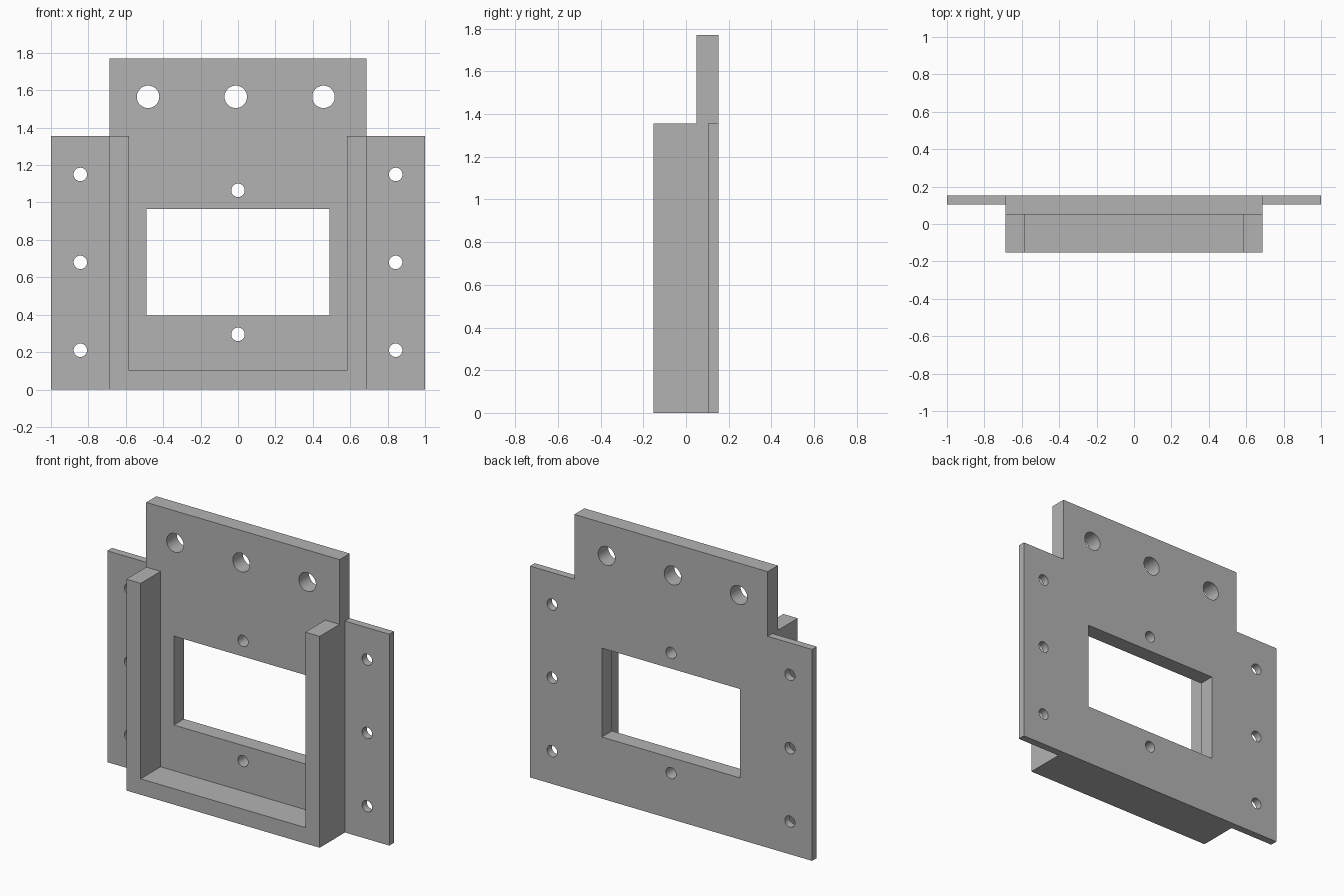
import bpy
import bmesh
import math
from mathutils import Matrix

cube = bpy.data.objects.get("Cube")
if cube:
    bpy.data.objects.remove(cube, do_unlink=True)

grey = bpy.data.materials.new("plain grey")
grey.use_nodes = True
colour = (0.45, 0.45, 0.45, 1)
grey.diffuse_color = colour
for node in grey.node_tree.nodes:
    if node.type == 'BSDF_PRINCIPLED':
        node.inputs["Base Color"].default_value = colour

FRONT, PLATE_FRONT, FLANGE_FRONT, BACK = -0.152, 0.05, 0.104, 0.152
BODY, SHOULDER, TOP = 0.686, 1.355, 1.77   # body half width, side height, full height
WALL = 0.102


def add_object(name, bm):
    bmesh.ops.recalc_face_normals(bm, faces=bm.faces)
    mesh = bpy.data.meshes.new(name)
    bm.to_mesh(mesh)
    bm.free()
    mesh.materials.append(grey)
    obj = bpy.data.objects.new(name, mesh)
    bpy.context.collection.objects.link(obj)
    return obj


def slab(name, half_outline, y0, y1):
    """Extrude a left-right symmetric x-z outline between two depths."""
    outline = half_outline + [(-x, z) for x, z in reversed(half_outline)]
    bm = bmesh.new()
    face = bm.faces.new([bm.verts.new((x, y0, z)) for x, z in outline])
    extruded = bmesh.ops.extrude_face_region(bm, geom=[face])["geom"]
    verts = [v for v in extruded if isinstance(v, bmesh.types.BMVert)]
    bmesh.ops.translate(bm, verts=verts, vec=(0, y1 - y0, 0))
    return add_object(name, bm)


def combine(target, other, operation):
    mod = target.modifiers.new(operation.title(), 'BOOLEAN')
    mod.operation, mod.solver, mod.object = operation, 'EXACT', other
    bpy.ops.object.select_all(action='DESELECT')
    target.select_set(True)
    bpy.context.view_layer.objects.active = target
    bpy.ops.object.modifier_apply(modifier=mod.name)
    bpy.data.objects.remove(other, do_unlink=True)


# Thin mounting flanges, thick back plate and raised U-shaped frame
bracket = slab("mounting_bracket", [(1, 0), (1, SHOULDER)], FLANGE_FRONT, BACK)
plate = slab("back_plate", [(BODY, 0), (BODY, TOP)], PLATE_FRONT, BACK)
inner = BODY - WALL
frame = slab("u_frame", [(BODY, 0), (BODY, SHOULDER), (inner, SHOULDER), (inner, WALL)],
             FRONT, FLANGE_FRONT)
combine(bracket, plate, 'UNION')
combine(bracket, frame, 'UNION')

# Rectangular window
window = slab("window_cutter", [(0.49, 0.395), (0.49, 0.965)], 0, 0.3)
combine(bracket, window, 'DIFFERENCE')

# Round holes: three large at the top, three per flange, two on the centre line
holes = [(x - 0.012, 1.565, 0.06) for x in (-0.469, 0, 0.469)]
holes += [(side * 0.843, z, 0.036) for side in (-1, 1) for z in (0.21, 0.68, 1.15)]
holes += [(0, z, 0.036) for z in (0.295, 1.065)]
bm = bmesh.new()
for x, z, radius in holes:
    bmesh.ops.create_cone(bm, cap_ends=True, segments=48, radius1=radius, radius2=radius,
                          depth=0.3, matrix=Matrix.Translation((x, 0.15, z))
                          @ Matrix.Rotation(math.pi / 2, 4, 'X'))
combine(bracket, add_object("hole_cutter", bm), 'DIFFERENCE')

bpy.ops.object.shade_smooth_by_angle(angle=math.radians(30))
